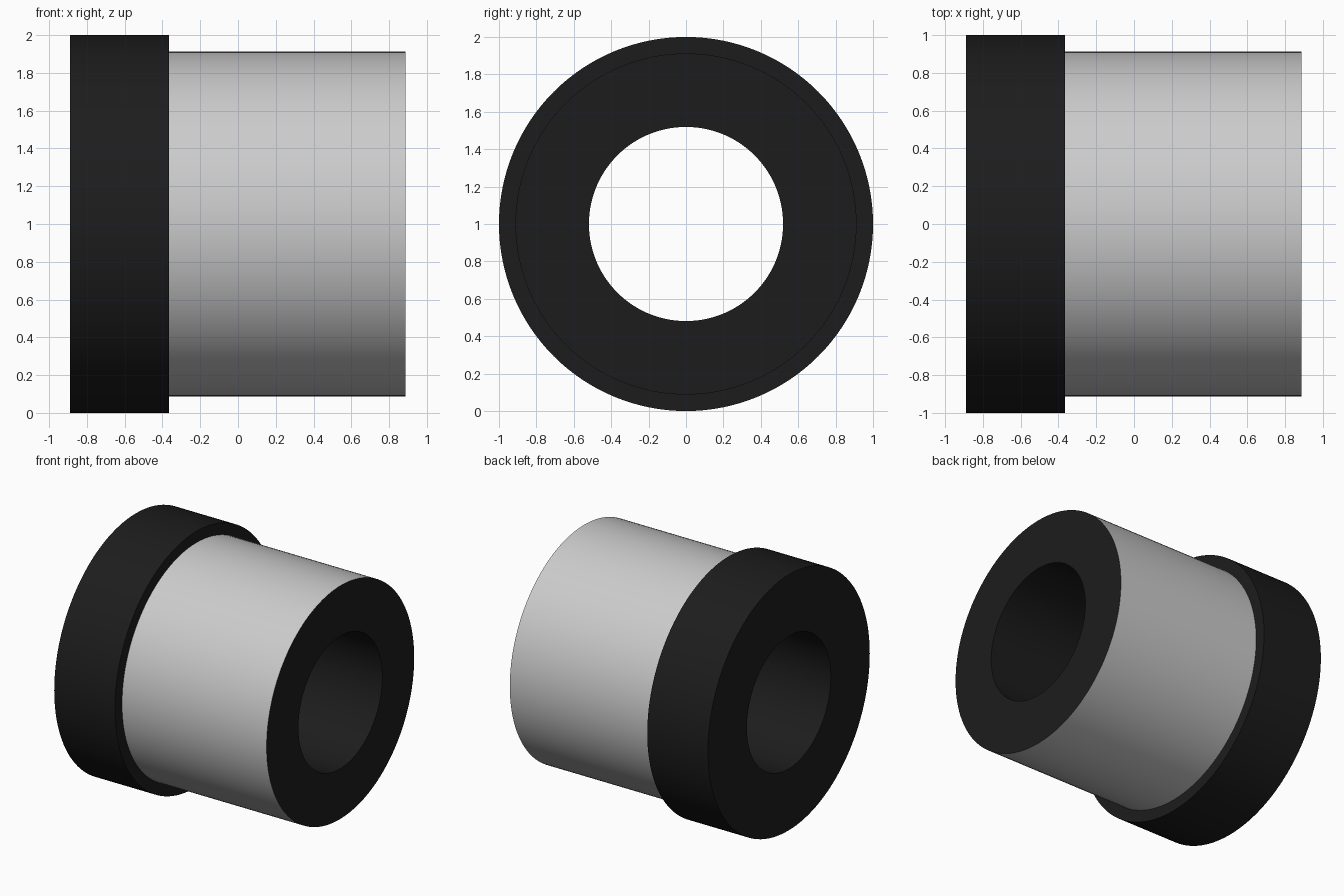
import bpy, bmesh
from math import cos, sin, tau, radians

if "Cube" in bpy.data.objects:
    bpy.data.objects.remove(bpy.data.objects["Cube"])

SEGMENTS = 128
X_BACK, X_STEP, X_END = -0.89, -0.365, 0.886
R_FLANGE, R_BODY, R_BORE, Z_AXIS = 1.0, 0.912, 0.519, 1.0


def lathe(name, profile, material=None):
    """Spin an open (x, radius) profile around the horizontal axis."""
    bm = bmesh.new()
    rings = [[bm.verts.new((x, r * cos(tau * i / SEGMENTS),
                            Z_AXIS + r * sin(tau * i / SEGMENTS)))
              for i in range(SEGMENTS)] for x, r in profile]
    for a, b in zip(rings, rings[1:]):
        for i in range(SEGMENTS):
            j = (i + 1) % SEGMENTS
            bm.faces.new((a[i], a[j], b[j], b[i]))
    mesh = bpy.data.meshes.new(name)
    bm.to_mesh(mesh)
    bm.free()
    if material:
        mesh.materials.append(material)
    obj = bpy.data.objects.new(name, mesh)
    bpy.context.collection.objects.link(obj)
    bpy.ops.object.select_all(action='DESELECT')
    obj.select_set(True)
    bpy.context.view_layer.objects.active = obj
    bpy.ops.object.shade_smooth_by_angle(angle=radians(30))
    return obj


black = bpy.data.materials.new("black_rubber")
black.diffuse_color = (0.012, 0.012, 0.012, 1)
black.use_nodes = True
black.node_tree.nodes["Principled BSDF"].inputs["Base Color"].default_value = black.diffuse_color

# Black end face, bore and flange
lathe("flanged_bushing", [(X_END, R_BODY), (X_END, R_BORE), (X_BACK, R_BORE),
                          (X_BACK, R_FLANGE), (X_STEP, R_FLANGE),
                          (X_STEP, R_BODY)], black)

# Grey outer wall of the body
lathe("outer_sleeve", [(X_STEP, R_BODY), (X_END, R_BODY)])
